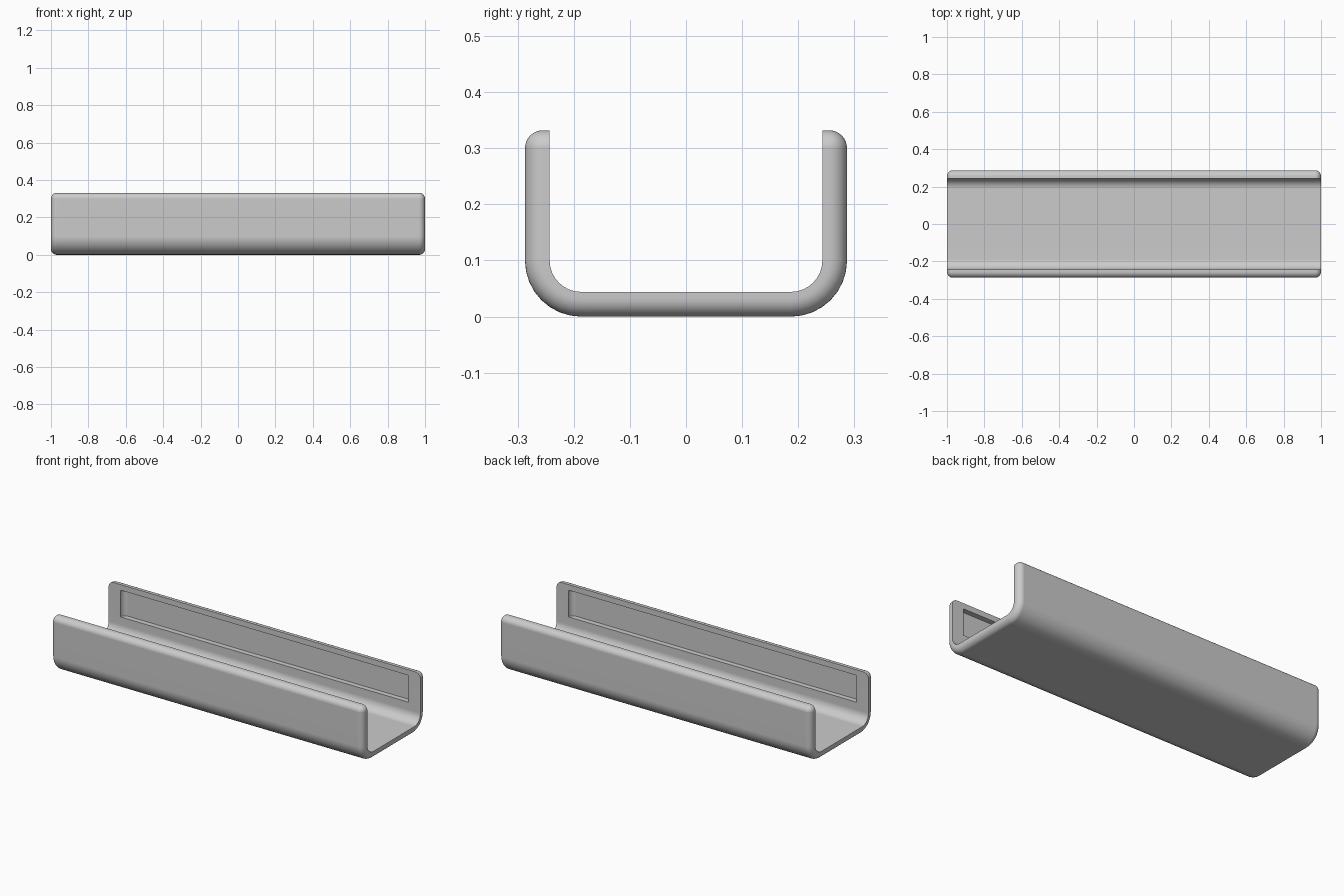
import bpy
import bmesh
from math import sin, cos, pi

if "Cube" in bpy.data.objects:
    bpy.data.objects.remove(bpy.data.objects["Cube"], do_unlink=True)

HALF_LEN = 1.0      # half the channel length
INNER_Y = 0.243     # inner face of each wall
WALL = 0.044        # sheet thickness
TOP = 0.332         # wall height
BEND = 0.056        # inner bend radius
EDGE = 0.032        # rounding of the outer rim
STEPS = 8

grey = bpy.data.materials.new("plain grey")
grey.use_nodes = True
grey.diffuse_color = (0.6, 0.6, 0.6, 1)
grey.node_tree.nodes["Principled BSDF"].inputs["Base Color"].default_value = (0.6, 0.6, 0.6, 1)


def half_section(t, inset):
    """Points (half width, y, z) down one wall to the floor, at depth t in the sheet."""
    r = EDGE - inset
    pts = []
    for k in range(STEPS + 1):
        a = pi / 2 * k / STEPS
        pts.append((HALF_LEN - inset - r * (1 - sin(a)), INNER_Y + t,
                    TOP - inset - r * (1 - cos(a))))
    for k in range(STEPS + 1):
        a = pi / 2 * k / STEPS
        pts.append((HALF_LEN - inset, INNER_Y - BEND + (BEND + t) * cos(a),
                    WALL + BEND - (BEND + t) * sin(a)))
    return pts


def ring(bm, t, inset):
    """Closed outline of the bent sheet at depth t."""
    back = half_section(t, inset)
    side = back + [(h, -y, z) for h, y, z in reversed(back)]
    loop = side + [(-h, y, z) for h, y, z in reversed(side)]
    return [bm.verts.new(p) for p in loop]


# Channel body: outlines stacked from the inner face to the rounded outer face
bm = bmesh.new()
flat = WALL - EDGE
layers = [(0, 0)]
for k in range(STEPS + 1):
    a = pi / 2 * k / STEPS
    layers.append((flat + EDGE * sin(a), EDGE * (1 - cos(a))))
rings = [ring(bm, t, i) for t, i in layers]
n = len(rings[0])
for a, b in zip(rings, rings[1:]):
    for k in range(n):
        j = (k + 1) % n
        bm.faces.new((a[k], a[j], b[j], b[k]))
for r in (rings[0], rings[-1]):
    for k in range(n // 2 - 1):
        bm.faces.new((r[k], r[k + 1], r[n - 2 - k], r[n - 1 - k]))
bmesh.ops.remove_doubles(bm, verts=bm.verts, dist=1e-5)
bmesh.ops.recalc_face_normals(bm, faces=bm.faces)
mesh = bpy.data.meshes.new("channel_body")
bm.to_mesh(mesh)
bm.free()
mesh.materials.append(grey)
body = bpy.data.objects.new("channel_body", mesh)
bpy.context.collection.objects.link(body)

# Cutter for the long shallow pockets inside both walls, with rounded ends
bm = bmesh.new()
bmesh.ops.create_cube(bm, size=1)
for v in bm.verts:
    v.co.x *= 1.85
    v.co.y *= 2 * (INNER_Y + 0.03)
    v.co.z = 0.222 + v.co.z * 0.155
upright = [e for e in bm.edges if abs(e.verts[0].co.z - e.verts[1].co.z) > 0.1]
bmesh.ops.bevel(bm, geom=upright, offset=0.03, segments=STEPS, profile=0.5, affect='EDGES')
bmesh.ops.recalc_face_normals(bm, faces=bm.faces)
cut_mesh = bpy.data.meshes.new("pocket_cutter")
bm.to_mesh(cut_mesh)
bm.free()
cut_mesh.materials.append(grey)
cutter = bpy.data.objects.new("pocket_cutter", cut_mesh)
cutter.hide_render = True
bpy.context.collection.objects.link(cutter)

mod = body.modifiers.new("wall_pockets", 'BOOLEAN')
mod.operation = 'DIFFERENCE'
mod.solver = 'EXACT'
mod.object = cutter

bpy.ops.object.select_all(action='DESELECT')
body.select_set(True)
bpy.context.view_layer.objects.active = body
bpy.ops.object.modifier_apply(modifier=mod.name)
bpy.data.objects.remove(cutter, do_unlink=True)

# Smooth bends and rim, crisp inner edges, flat large faces
bpy.ops.object.shade_smooth_by_angle(angle=pi / 6)
weighted = body.modifiers.new("flat_faces", 'WEIGHTED_NORMAL')
weighted.keep_sharp = True
